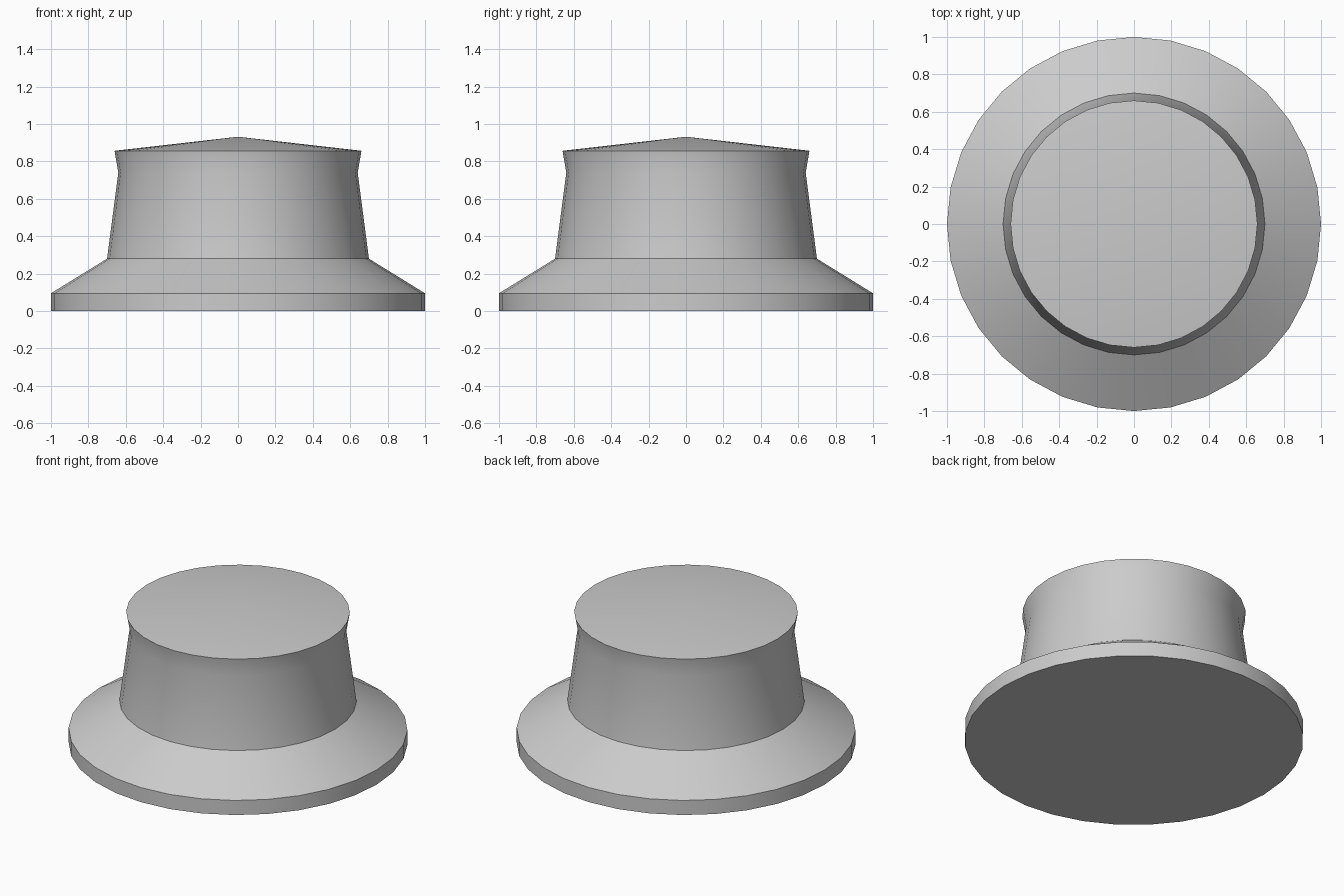
import bpy
import bmesh
import math

SIDES = 32

cube = bpy.data.objects.get("Cube")
if cube:
    bpy.data.objects.remove(cube, do_unlink=True)

grey = bpy.data.materials.new("light_grey")
grey.use_nodes = True
colour = (0.6, 0.6, 0.6, 1.0)
grey.diffuse_color = colour
grey.node_tree.nodes["Principled BSDF"].inputs["Base Color"].default_value = colour

# Outline from the base edge up to the peak: flange, skirt, waist, lip, domed cap
profile = [(1.0, 0.0), (1.0, 0.095), (0.70, 0.28),
           (0.64, 0.74), (0.66, 0.857), (0.0, 0.932)]


def lathe(name, outline, material):
    """Turn an outline of (radius, height) points around z, with a flat base."""
    bm = bmesh.new()
    rings = []
    for radius, height in outline:
        if radius == 0:
            rings.append([bm.verts.new((0, 0, height))] * SIDES)
            continue
        angles = [math.tau * i / SIDES for i in range(SIDES)]
        rings.append([bm.verts.new((radius * math.cos(a), radius * math.sin(a), height))
                      for a in angles])
    bm.faces.new(reversed(rings[0]))
    for low, high in zip(rings, rings[1:]):
        for i in range(SIDES):
            j = (i + 1) % SIDES
            corners = [low[i], low[j], high[j], high[i]]
            bm.faces.new(list(dict.fromkeys(corners)))
    mesh = bpy.data.meshes.new(name)
    bm.to_mesh(mesh)
    bm.free()
    mesh.materials.append(material)
    obj = bpy.data.objects.new(name, mesh)
    bpy.context.collection.objects.link(obj)
    return obj


# Round knob with a flared base
knob = lathe("knob", profile, grey)
bpy.ops.object.select_all(action='DESELECT')
knob.select_set(True)
bpy.context.view_layer.objects.active = knob
bpy.ops.object.shade_smooth_by_angle(angle=math.radians(30))
